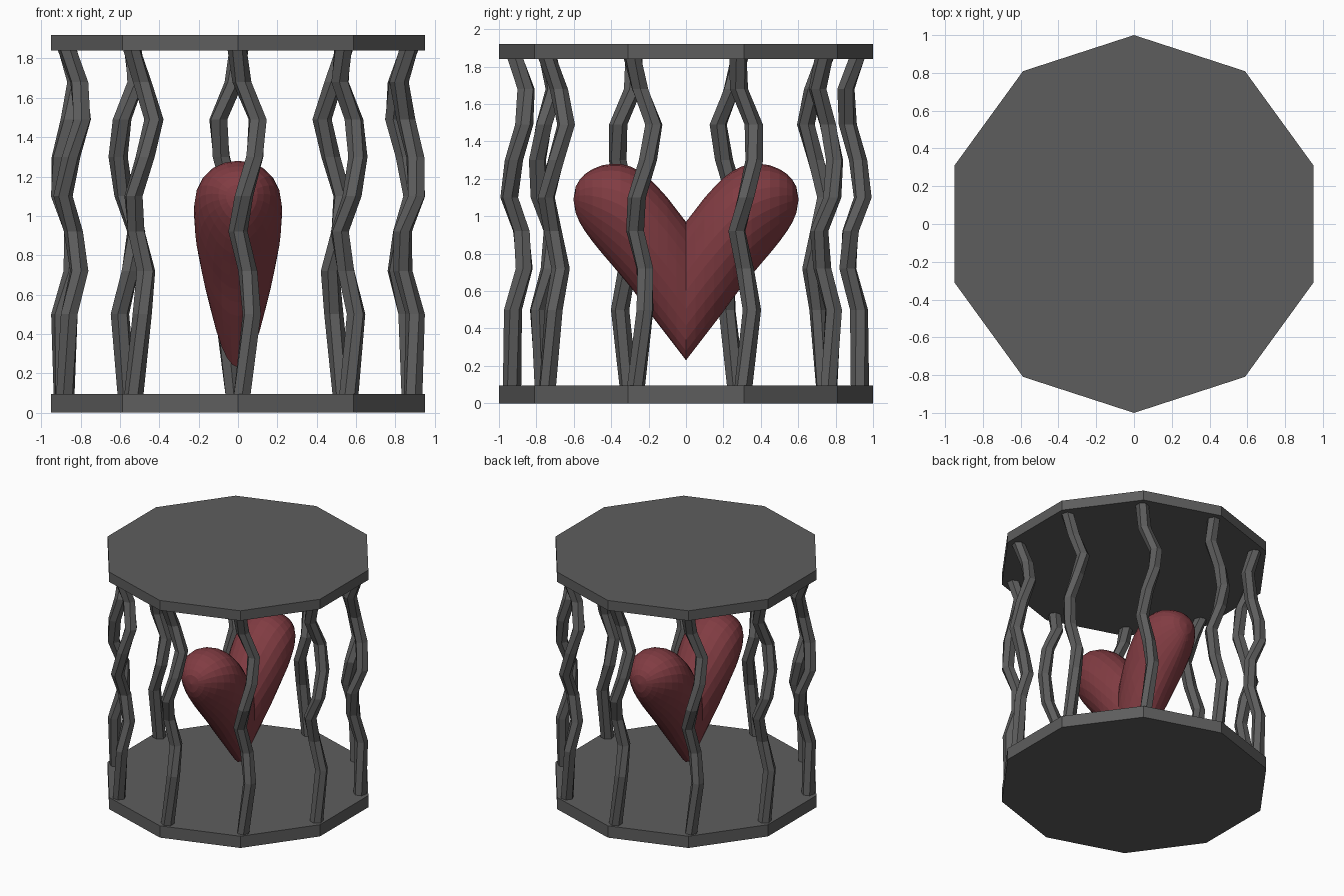
import bpy, bmesh, math
from mathutils import Matrix

if "Cube" in bpy.data.objects:
    bpy.data.objects.remove(bpy.data.objects["Cube"])


def material(name, color):
    m = bpy.data.materials.new(name)
    m.diffuse_color = (*color, 1)
    m.use_nodes = True
    m.node_tree.nodes["Principled BSDF"].inputs["Base Color"].default_value = m.diffuse_color
    return m


def loft(name, rings, mat, cap=False):
    """Skin a list of equal-length closed rings with flat faces."""
    bm = bmesh.new()
    vs = [[bm.verts.new(p) for p in ring] for ring in rings]
    n = len(rings[0])
    for a, b in zip(vs, vs[1:]):
        for i in range(n):
            j = (i + 1) % n
            bm.faces.new((a[i], a[j], b[j], b[i]))
    if cap:
        bm.faces.new(vs[0][::-1])
        bm.faces.new(vs[-1])
    bmesh.ops.remove_doubles(bm, verts=bm.verts, dist=1e-4)
    bmesh.ops.recalc_face_normals(bm, faces=bm.faces)
    mesh = bpy.data.meshes.new(name)
    bm.to_mesh(mesh)
    bm.free()
    mesh.materials.append(mat)
    ob = bpy.data.objects.new(name, mesh)
    bpy.context.collection.objects.link(ob)
    return ob


def polygon(cx, cy, z, r, n, start):
    return [(cx + r * math.cos(start + i * math.tau / n),
             cy + r * math.sin(start + i * math.tau / n), z) for i in range(n)]


grey = material("dark_grey", (0.11, 0.11, 0.11))
red = material("deep_red", (0.22, 0.045, 0.055))

# Ten-sided base and roof plates, a corner pointing to the front
for name, z0, z1 in (("base_plate", 0, 0.095), ("roof_plate", 1.84, 1.92)):
    loft(name, [polygon(0, 0, z, 1, 10, -math.pi / 2) for z in (z0, z1)], grey, True)

# Crooked bars: (height, radius from centre, sideways offset), one per corner
path = [(0.08, 0.93, 0.02), (0.50, 0.925, 0.07), (0.72, 0.865, 0.05),
        (0.92, 0.88, 0.0), (1.10, 0.945, 0.03), (1.30, 0.92, 0.085),
        (1.49, 0.865, 0.10), (1.68, 0.855, 0.02), (1.85, 0.915, -0.005)]
rings = [polygon(r, t, z, 0.049, 6, 0.2 * k) for k, (z, r, t) in enumerate(path)]
bar = loft("cage_bar", rings, grey, True)
for k in range(10):
    ob = bar if k == 0 else bar.copy()
    if k:
        ob.name = f"cage_bar_{k + 1}"
        bpy.context.collection.objects.link(ob)
    ob.matrix_world = Matrix.Rotation(-math.pi / 2 + k * math.tau / 10, 4, 'Z')

# Heart: upright slices along y (y, bottom, top, half thickness)
rows = [(0, 0.23, 0.97, 0.15), (0.05, 0.295, 1.035, 0.172),
        (0.1, 0.36, 1.10, 0.19), (0.15, 0.425, 1.155, 0.205),
        (0.2, 0.49, 1.205, 0.216), (0.25, 0.56, 1.243, 0.223),
        (0.3, 0.625, 1.267, 0.225), (0.35, 0.685, 1.28, 0.222),
        (0.4, 0.745, 1.28, 0.211), (0.45, 0.803, 1.272, 0.193),
        (0.5, 0.865, 1.252, 0.165), (0.54, 0.92, 1.226, 0.132),
        (0.57, 0.97, 1.193, 0.1), (0.59, 1.018, 1.158, 0.062),
        (0.602, 1.09, 1.09, 0)]
N = 24


def heart_slice(y, lo, hi, w):
    ring = []
    for i in range(N):
        a = i * math.tau / N
        x = w * math.sin(a) * (1 + 0.25 * math.cos(a)) / 1.03
        ring.append((x, y, (lo + hi) / 2 + (hi - lo) / 2 * math.cos(a)))
    return ring


mirrored = [(-y, lo, hi, w) for y, lo, hi, w in rows[:0:-1]]
loft("heart", [heart_slice(*r) for r in mirrored + rows], red)
